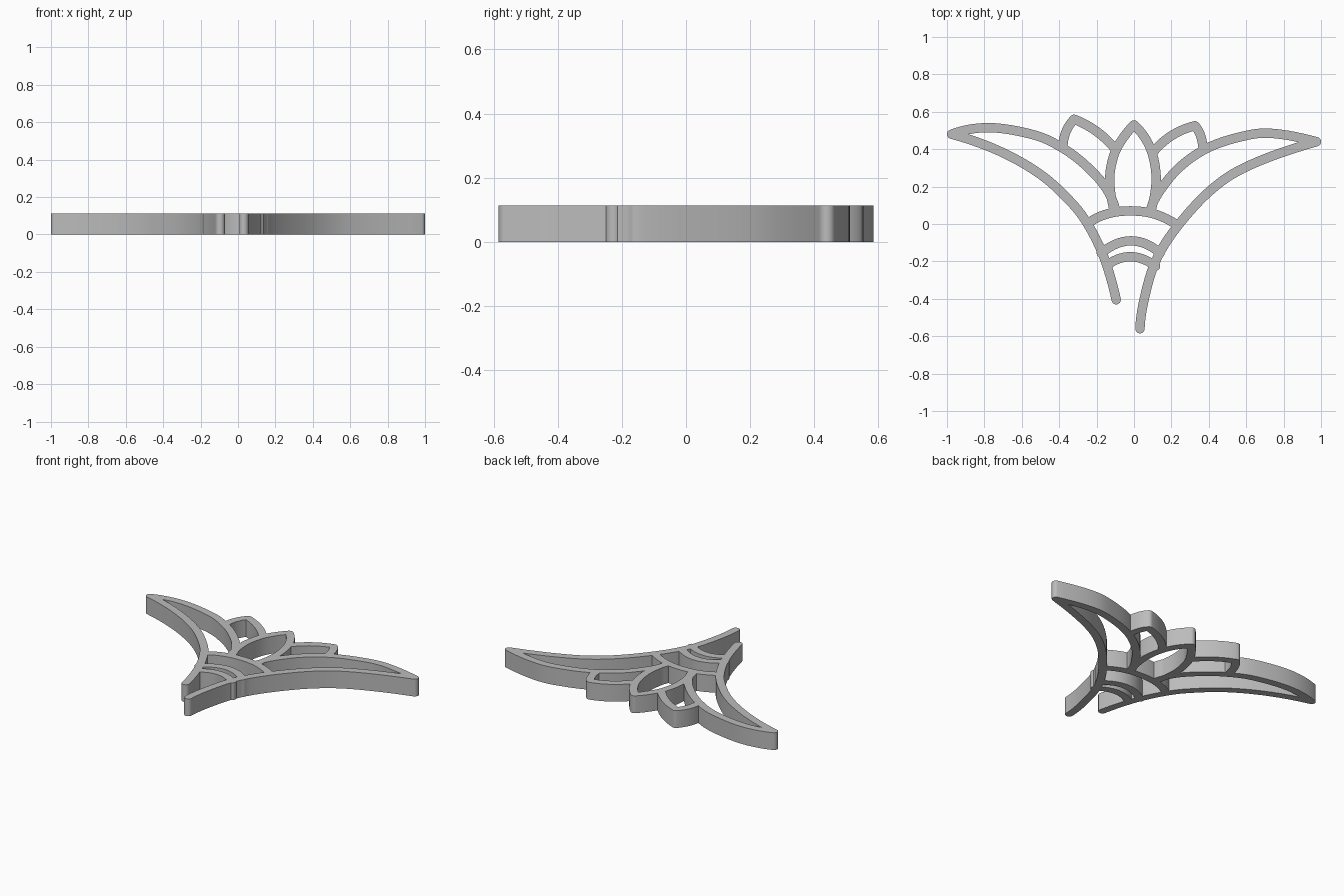
import bpy, bmesh, math
from mathutils import Vector

HEIGHT = 0.113
RADIUS = 0.025      # half the width of every bar
STEPS = 7           # spline samples between two path points
CAP = 10            # segments around each rounded end

cube = bpy.data.objects.get("Cube")
if cube:
    bpy.data.objects.remove(cube, do_unlink=True)

grey = bpy.data.materials.new("neutral grey")
grey.use_nodes = True
tone = (0.5, 0.5, 0.5, 1)
grey.diffuse_color = tone
grey.node_tree.nodes["Principled BSDF"].inputs["Base Color"].default_value = tone


def smooth_path(points):
    """Spline that passes through all the points."""
    p = [Vector(q) for q in points]
    p = [3 * p[0] - 3 * p[1] + p[2]] + p + [3 * p[-1] - 3 * p[-2] + p[-3]]
    path = []
    for a, b, c, d in zip(p, p[1:], p[2:], p[3:]):
        for i in range(STEPS):
            t = i / STEPS
            path.append(b + (c - a) * t / 2
                        + (2 * a - 5 * b + 4 * c - d) * t * t / 2
                        + (3 * b - a - 3 * c + d) * t ** 3 / 2)
    return path + [p[-2]]


def half_outline(path):
    """One side of the bar followed by the round cap at its far end."""
    side = []
    for i, q in enumerate(path):
        along = path[min(i + 1, len(path) - 1)] - path[max(i - 1, 0)]
        side.append(q + Vector((along.y, -along.x)).normalized() * RADIUS)
    start = side[-1] - path[-1]
    for k in range(1, CAP):
        a = math.pi * k / CAP
        turned = Vector((start.x * math.cos(a) - start.y * math.sin(a),
                         start.x * math.sin(a) + start.y * math.cos(a)))
        side.append(path[-1] + turned)
    return side


def make_bar(name, points):
    """Round-ended bar of constant width, raised from the ground."""
    path = smooth_path(points)
    outline = half_outline(path) + half_outline(path[::-1])
    bm = bmesh.new()
    face = bm.faces.new([bm.verts.new((q.x, q.y, 0)) for q in outline])
    raised = bmesh.ops.extrude_face_region(bm, geom=[face])["geom"]
    top = [v for v in raised if isinstance(v, bmesh.types.BMVert)]
    bmesh.ops.translate(bm, verts=top, vec=(0, 0, HEIGHT))
    bmesh.ops.recalc_face_normals(bm, faces=bm.faces)
    mesh = bpy.data.meshes.new(name)
    bm.to_mesh(mesh)
    bm.free()
    mesh.materials.append(grey)
    obj = bpy.data.objects.new(name, mesh)
    bpy.context.collection.objects.link(obj)
    return obj


# Shared joints where bars meet
right_tip, left_tip = (-0.975, 0.48), (0.975, 0.44)
right_peak, middle_peak, left_peak = (-0.32, 0.56), (0, 0.53), (0.325, 0.525)

bars = {
    # Long stems sweeping from the wing tips down to the point
    "right_stem": [right_tip, (-0.72, 0.39), (-0.5, 0.265), (-0.34, 0.12),
                   (-0.245, -0.005), (-0.16, -0.18), (-0.095, -0.405)],
    "left_stem": [left_tip, (0.62, 0.315), (0.415, 0.185), (0.23, -0.015),
                  (0.115, -0.2), (0.055, -0.4), (0.032, -0.56)],
    # Upper edges of the wings
    "right_wing": [right_tip, (-0.77, 0.515), (-0.53, 0.475), (-0.38, 0.405),
                   (-0.26, 0.315), (-0.155, 0.2), (-0.1, 0.08)],
    "left_wing": [left_tip, (0.73, 0.485), (0.565, 0.465), (0.39, 0.405),
                  (0.245, 0.305), (0.14, 0.18), (0.09, 0.08)],
    # Side petals
    "right_petal_outer": [right_peak, (-0.365, 0.49), (-0.38, 0.405)],
    "right_petal_inner": [right_peak, (-0.2, 0.495), (-0.1, 0.4)],
    "left_petal_outer": [left_peak, (0.355, 0.475), (0.37, 0.4)],
    "left_petal_inner": [left_peak, (0.205, 0.475), (0.107, 0.39)],
    # Middle petal
    "middle_petal_right": [middle_peak, (-0.065, 0.45), (-0.11, 0.36),
                           (-0.13, 0.23), (-0.105, 0.07)],
    "middle_petal_left": [middle_peak, (0.065, 0.45), (0.105, 0.35),
                          (0.118, 0.22), (0.09, 0.07)],
    # Curved cross bands
    "upper_band": [(-0.245, 0.005), (-0.14, 0.055), (-0.016, 0.07),
                   (0.11, 0.053), (0.23, -0.005)],
    "middle_band": [(-0.175, -0.155), (-0.016, -0.09), (0.14, -0.155)],
    "lower_band": [(-0.145, -0.22), (-0.016, -0.175), (0.115, -0.225)],
}

# Fuse all bars into one solid openwork piece
parts = [make_bar(name, points) for name, points in bars.items()]
frame = parts[0]
for part in parts[1:]:
    union = frame.modifiers.new("union", "BOOLEAN")
    union.operation, union.solver, union.object = "UNION", "EXACT", part
    graph = bpy.context.evaluated_depsgraph_get()
    fused = bpy.data.meshes.new_from_object(frame.evaluated_get(graph))
    frame.modifiers.clear()
    frame.data = fused
    bpy.data.objects.remove(part, do_unlink=True)
frame.name = frame.data.name = "openwork_flower_frame"

bpy.ops.object.select_all(action="DESELECT")
frame.select_set(True)
bpy.context.view_layer.objects.active = frame
bpy.ops.object.shade_smooth_by_angle(angle=math.radians(30))
